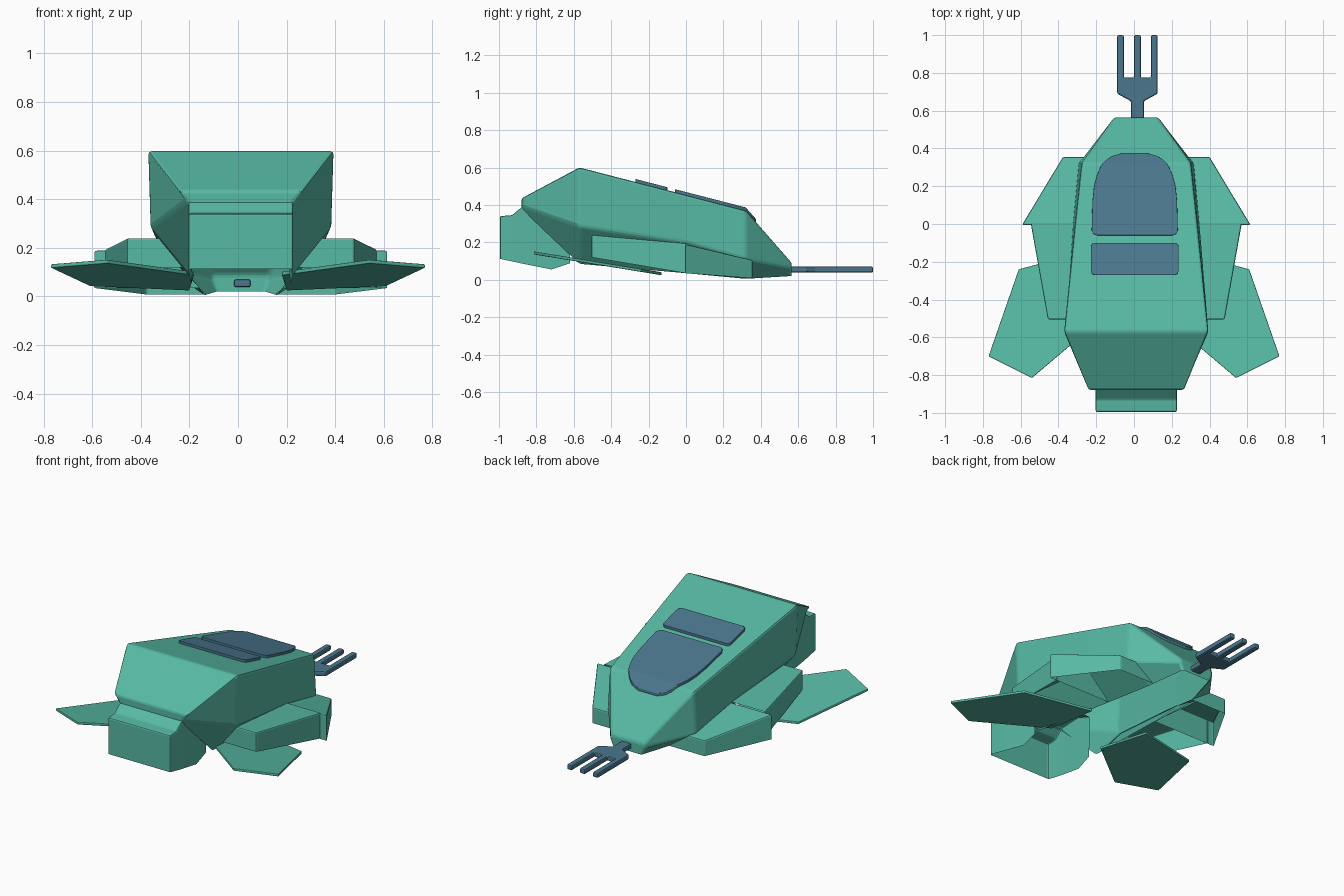
import bpy, bmesh

old = bpy.data.objects.get("Cube")
if old:
    bpy.data.objects.remove(old)

CX = 0.012  # centre line of the body


def material(name, rgb):
    m = bpy.data.materials.new(name)
    m.use_nodes = True
    m.diffuse_color = (*rgb, 1)
    m.node_tree.nodes["Principled BSDF"].inputs["Base Color"].default_value = (*rgb, 1)
    return m


GREEN = material("sea green", (0.096, 0.49, 0.375))
BLUE = material("slate blue", (0.07, 0.185, 0.27))


def finish(name, bm, mat, bevel, dropped=()):
    bmesh.ops.recalc_face_normals(bm, faces=bm.faces)
    if dropped:
        bmesh.ops.delete(bm, geom=list(dropped), context="FACES")
    mesh = bpy.data.meshes.new(name)
    bm.to_mesh(mesh)
    bm.free()
    mesh.materials.append(mat)
    ob = bpy.data.objects.new(name, mesh)
    bpy.context.collection.objects.link(ob)
    mod = ob.modifiers.new("bevel", "BEVEL")
    mod.width = bevel
    mod.segments = 2
    mod.limit_method = "ANGLE"
    mod.angle_limit = 0.35


def loft(name, sections, mat, bevel, open_sides=(), open_front=False):
    """Skin rings given as (y, [(x, z), ...]); some sides may stay open."""
    bm = bmesh.new()
    rings = [[bm.verts.new((x, y, z)) for x, z in ring] for y, ring in sections]
    n = len(rings[0])
    dropped = []
    for a, b in zip(rings, rings[1:]):
        for i in range(n):
            j = (i + 1) % n
            face = bm.faces.new((a[i], a[j], b[j], b[i]))
            if i in open_sides:
                dropped.append(face)
    bm.faces.new(rings[0])
    front = bm.faces.new(rings[-1])
    if open_front:
        dropped.append(front)
    finish(name, bm, mat, bevel, dropped)


def mirrored(half, centre=CX):
    """Complete a right half outline across the centre line."""
    return [(centre + x, z) for x, z in half] + [(centre - x, z) for x, z in reversed(half)]


def slab(name, outline, height, thick, mat, bevel):
    """Flat outline raised on a height rule and given thickness."""
    bm = bmesh.new()
    face = bm.faces.new([bm.verts.new((x, y, height(y))) for x, y in outline])
    ext = bmesh.ops.extrude_face_region(bm, geom=[face])
    up = [g for g in ext["geom"] if isinstance(g, bmesh.types.BMVert)]
    bmesh.ops.translate(bm, verts=up, vec=(0, 0, thick))
    finish(name, bm, mat, bevel)


# Main hull shell, open below: top edge, side crease, lower edge
loft("hull", [(y, mirrored(half)) for y, half in [
    (-0.88, [(0.258, 0.435), (0.222, 0.395), (0.212, 0.38)]),
    (-0.57, [(0.382, 0.6), (0.372, 0.285), (0.21, 0.085)]),
    (0.0, [(0.324, 0.453), (0.335, 0.2), (0.17, 0.035)]),
    (0.32, [(0.29, 0.37), (0.305, 0.11), (0.15, 0.005)]),
    (0.565, [(0.112, 0.09), (0.118, 0.07), (0.1, 0.02)]),
]], GREEN, 0.012, open_sides=[2])

# Tail shell with a sloped shoulder, open below and into the hull
loft("tail_block", [(y, mirrored(half)) for y, half in [
    (-0.995, [(0.215, 0.34), (0.215, 0.112)]),
    (-0.93, [(0.215, 0.345), (0.215, 0.098)]),
    (-0.87, [(0.215, 0.395), (0.213, 0.085)]),
    (-0.72, [(0.21, 0.395), (0.205, 0.055)]),
    (-0.62, [(0.205, 0.35), (0.2, 0.088)]),
]], GREEN, 0.008, open_sides=[1], open_front=True)


def pod_ring(side, inner_low, inner_high, outer, low, high):
    return [(CX + side * x, z) for x, z in
            [(inner_low, low), (outer, low), (outer, high), (inner_high, high)]]


for side, word in ((1, "left"), (-1, "right")):
    # Side pod shells: long rear part and a wedge, open below and to the hull
    loft(word + "_pod_rear", [
        (-0.505, pod_ring(side, 0.235, 0.335, 0.468, 0.12, 0.24)),
        (0.0, pod_ring(side, 0.17, 0.325, 0.558, 0.035, 0.195)),
    ], GREEN, 0.008, open_sides=[0, 3], open_front=True)
    loft(word + "_pod_wedge", [
        (-0.005, pod_ring(side, 0.17, 0.325, 0.605, 0.035, 0.19)),
        (0.355, pod_ring(side, 0.14, 0.27, 0.388, 0.008, 0.105)),
    ], GREEN, 0.008, open_sides=[0, 3])
    # Thin wing rising towards the tail
    wing = [(0.2, -0.13), (0.61, -0.24), (0.77, -0.7), (0.54, -0.815), (0.18, -0.51)]
    slab(word + "_wing", [(side * x, y) for x, y in wing],
         lambda y: 0.024 - 0.163 * (y + 0.13), 0.016, GREEN, 0.004)


def deck(y):
    """Height of the hull roof, bent at the nose crease."""
    return 0.6 - 0.258 * (y + 0.57) if y < 0.32 else 0.37 - 1.14 * (y - 0.32)


def window(name, rows):
    loft(name, [(y, mirrored([(w, deck(y) + 0.016), (w, deck(y) - 0.01)], 0.004))
                for y, w in rows], BLUE, 0.002)


# Windows lying on the roof
window("rear_window", [(-0.27, 0.215), (-0.262, 0.228), (-0.25, 0.232),
                       (-0.12, 0.232), (-0.108, 0.228), (-0.1, 0.215)])
window("front_window", [(-0.06, 0.2), (-0.053, 0.218), (-0.035, 0.228),
                        (0.12, 0.224), (0.2, 0.216), (0.26, 0.2), (0.3, 0.182),
                        (0.32, 0.17), (0.345, 0.145), (0.362, 0.115), (0.375, 0.065)])

# Three-pronged fork on the nose
half_fork = [(0.034, 0.54), (0.034, 0.65), (0.107, 0.69), (0.107, 1.0),
             (0.072, 1.0), (0.072, 0.775), (0.018, 0.775), (0.018, 1.0)]
fork_x = 0.018
slab("nose_fork", [(fork_x + x, y) for x, y in half_fork]
     + [(fork_x - x, y) for x, y in reversed(half_fork)],
     lambda y: 0.038, 0.032, BLUE, 0.008)
